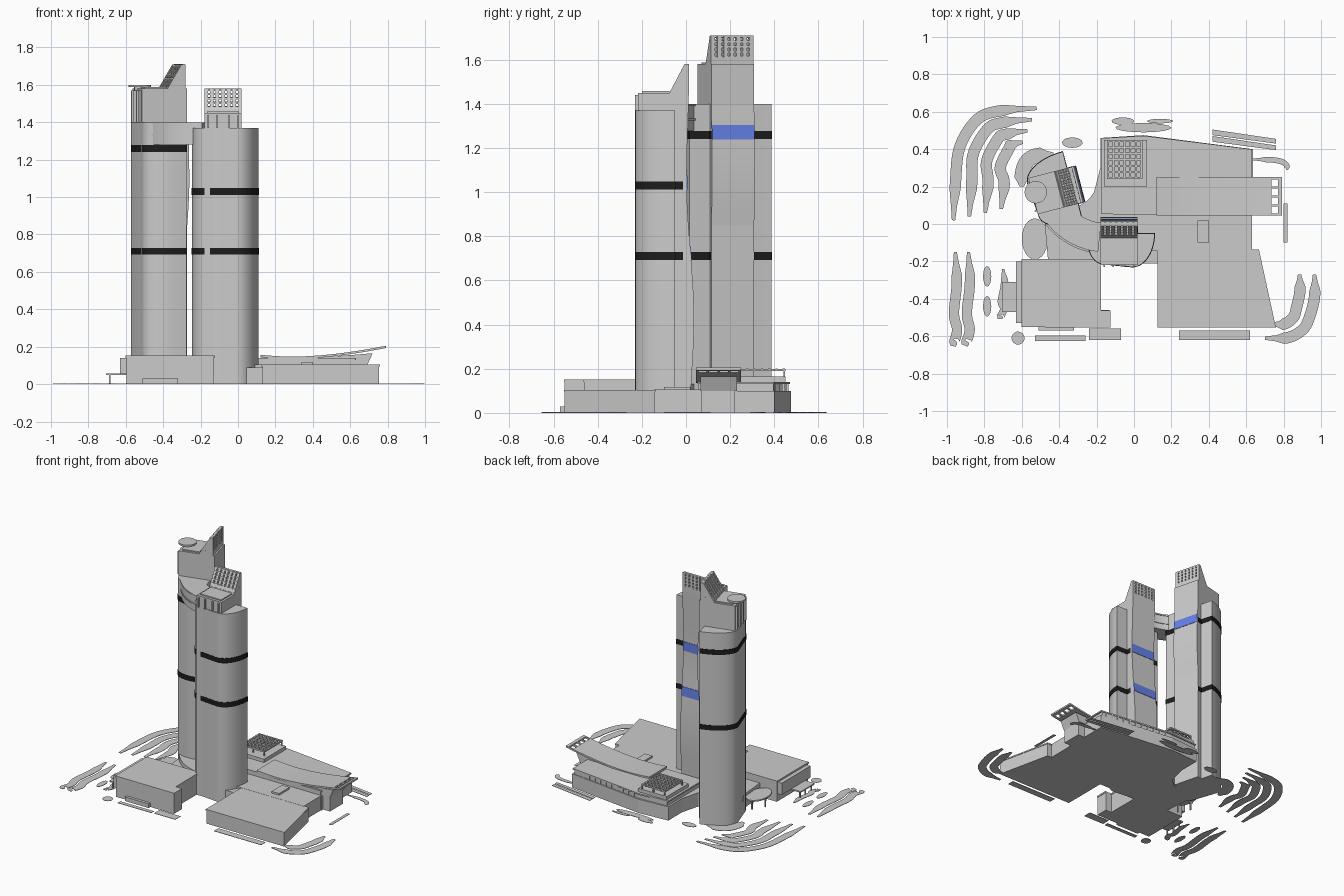
import bpy, bmesh, math
from mathutils import Matrix, Vector

if "Cube" in bpy.data.objects:
    bpy.data.objects.remove(bpy.data.objects["Cube"])

def mat(name, c):
    m = bpy.data.materials.new(name)
    m.diffuse_color = (*c, 1)
    m.use_nodes = True
    m.node_tree.nodes["Principled BSDF"].inputs["Base Color"].default_value = m.diffuse_color
    return m

BLACK, BLUE = mat("dark_band", (.012, .012, .012)), mat("blue_panel", (.13, .22, .8))
I = Matrix.Identity(4)
XZ, YZ = I.copy(), I.copy()
XZ[1], XZ[2] = I[2], I[1]                  # profile drawn in x,z
YZ[0], YZ[1], YZ[2] = I[2], I[0], I[1]     # profile drawn in y,z

def finish(name, bm, M=I, m=None, smooth=False):
    bm.transform(M)
    bmesh.ops.recalc_face_normals(bm, faces=bm.faces)
    me = bpy.data.meshes.new(name)
    bm.to_mesh(me)
    bm.free()
    ob = bpy.data.objects.new(name, me)
    bpy.context.collection.objects.link(ob)
    if m:
        me.materials.append(m)
    if smooth:
        bpy.ops.object.select_all(action='DESELECT')
        ob.select_set(True)
        bpy.context.view_layer.objects.active = ob
        bpy.ops.object.shade_smooth_by_angle(angle=math.radians(30))
    return ob

def add_prism(bm, pts, z0, z1):
    f = bm.faces.new([bm.verts.new((x, y, z0)) for x, y in pts])
    ext = bmesh.ops.extrude_face_region(bm, geom=[f])["geom"]
    bmesh.ops.translate(bm, vec=(0, 0, z1 - z0), verts=[v for v in ext if isinstance(v, bmesh.types.BMVert)])

def prism(name, pts, z0, z1, M=I, m=None, smooth=False):
    bm = bmesh.new()
    add_prism(bm, pts, z0, z1)
    return finish(name, bm, M, m, smooth)

def rect(x0, x1, y0, y1):
    return [(x0, y0), (x1, y0), (x1, y1), (x0, y1)]

def boxes(name, items, M=I, m=None):
    bm = bmesh.new()
    for x0, x1, y0, y1, z0, z1 in items:
        add_prism(bm, rect(x0, x1, y0, y1), z0, z1)
    return finish(name, bm, M, m)

def posts(name, spots, top):
    boxes(name, [(x - .004, x + .004, y - .004, y + .004, 0, top) for x, y in spots])

def arc(cx, cy, rx, ry, a0=0, a1=345, n=14):
    A = [math.radians(a0 + (a1 - a0) * i / n) for i in range(n + 1)]
    return [(cx + rx * math.cos(a), cy + ry * math.sin(a)) for a in A]

def grow(pts, d):
    P = [Vector(p) for p in pts]
    c = sum(P, Vector((0, 0))) / len(P)
    return [(p + d * (p - c).normalized())[:] for p in P]

def curve_at(keys, z):
    for (z0, v0), (z1, v1) in zip(keys, keys[1:]):
        if z <= z1:
            t = max(0, (z - z0) / (z1 - z0))
            return v0 + (v1 - v0) * t * t * (3 - 2 * t)
    return keys[-1][1]

def tower(tag, M, left, deep, wing_top, core_top, peak, bands, slope, keys):
    # rounded wings; local u = width, v = outward from the blade
    foot = (arc(left + .085, -.1, .085, deep - .115, 180, 270) + arc(.07, -.05, .12, deep - .05, 270, 360)
            + [(.1, -.05), (-.1, -.04), (left, -.04)])
    prism(tag + "_shaft", foot, 0, wing_top, M, smooth=True)
    prism(tag + "_core", rect(-.1, .1, .012 - deep, -.012), 0, core_top, M)
    prism(tag + "_roof_parapet", rect(-.085, .085, .03 - deep, -slope), core_top, core_top + .008, M)
    boxes(tag + "_core_mullions", [(u - .004, u + .004, -deep, .02 - deep, wing_top, core_top - .01)
                                   for u in (-.08, -.03, .03, .08)], M)
    for z in bands:
        prism(tag + "_band", grow(foot, .003), z - .018, z + .018, M, BLACK, True)
        prism(tag + "_core_band", rect(-.102, .102, -.1, -.014), z - .018, z + .018, M, BLACK)

    # blade with a gently waving outer face
    def slab(name, z0, z1, off, back, m=None, w=.1):
        zs = [z0 + (z1 - z0) * i / 24 for i in range(25)]
        prof = [(curve_at(keys, z) + off, z) for z in zs] + [(back, z1), (back, z0)]
        prism(name, prof, -w, w, M @ YZ, m, True)
    slab(tag + "_blade", 0, core_top, 0, -.06)
    for z in bands:
        slab(tag + "_blue_panel", z - .02, z + .045, .003, -.045, BLUE, .0985)
    # open crown: wedge fins tied by cross bars
    vo, h = curve_at(keys, core_top), peak - core_top
    bm = bmesh.new()
    for i in range(7):
        u = -.09 + .03 * i
        add_prism(bm, [(-slope, core_top), (vo, core_top), (vo, peak), (vo - .02, peak)], u - .0095, u + .0095)
    finish(tag + "_crown_fins", bm, M @ YZ)
    bars = []
    for i in range(6):
        t = (i + .4) / 5.6
        z, v = core_top + h * t, -slope + (vo - .02 + slope) * t
        bars += [(-.098, .098, vo - .012, vo - .002, z - .005, z + .005), (-.098, .098, v, v + .012, z - .007, z + .003)]
    boxes(tag + "_crown_bars", bars, M)
    prism(tag + "_crown_base", [(-slope, core_top), (vo, core_top), (vo, core_top + .03), (-slope * .8, core_top + .03)],
          -.1, .1, M @ YZ)

# towers: the rear one is a mirrored, turned sibling of the front one
MA = Matrix.Translation((-.08, 0, 0))
MB = Matrix.Translation((-.285, .215, 0)) @ Matrix.Rotation(math.radians(14.5), 4, 'Z') @ Matrix(
    (I[1], I[0], I[2], I[3]))
tower("front_tower", MA, -.165, .23, 1.37, 1.45, 1.58, (.71, 1.03), .075,
      [(0, .02), (.42, .037), (1.05, .003), (1.6, .015)])
tower("rear_tower", MB, -.195, .275, 1.4, 1.58, 1.71, (.71, 1.26), .12,
      [(0, -.02), (.45, -.036), (1.1, 0), (1.7, -.025)])
prism("helipad", arc(-.525, .17, .06, .06, n=23), 1.588, 1.6, smooth=True)
prism("helipad_stem", arc(-.525, .17, .03, .03), 1.57, 1.59)

# curved sky bridge
def ring(r0, r1, a0=212, a1=264):
    return arc(-.15, .25, r1, r1, a0, a1, 24) + arc(-.15, .25, r0, r0, a1, a0, 24)
prism("sky_bridge", ring(.25, .395), 1.28, 1.39, smooth=True)
for z in (1.325, 1.39):
    prism("sky_bridge_ledge", ring(.245, .4), z, z + .01, smooth=True)

# left podium
hall = [(-.597, -.55), (-.13, -.55), (-.13, -.46), (-.18, -.46), (-.18, -.19), (-.597, -.19)]
prism("left_hall", hall, 0, .14)
prism("left_hall_roof", grow(hall, .004), .14, .152)
boxes("left_hall_bay", [(-.63, -.59, -.53, -.2, .055, .14), (-.51, -.32, -.57, -.54, 0, .03)])
boxes("side_canopy", [(-.705, -.6, -.47, -.31, .048, .057)])
posts("side_canopy_posts", [(-.686, y) for y in (-.46, -.39, -.33)], .05)
prism("lobby", [(-.46, -.19), (-.13, -.19), (.05, -.1), (.05, .1), (-.18, .3)]
      + arc(-.37, .26, .18, .18, 330, 270, 6) + [(-.48, .03)], 0, .1)
prism("lobby_curved_roof", ring(.25, .41, 200, 268), .1, .13, smooth=True)
prism("oval_canopy", arc(-.53, -.08, .07, .11, n=23), .07, .08, smooth=True)
posts("oval_canopy_posts", arc(-.53, -.08, .05, .08, 0, 270, 3), .07)

# right podium
front = [(.13, -.55), (.755, -.55), (.665, -.14), (.13, -.14)]
prism("front_hall", front, 0, .095)
prism("front_hall_roof", grow(front, .004), .095, .104)
boxes("mid_hall", [(0, .63, -.145, .1, 0, .105), (-.12, .13, -.21, -.1, 0, .09), (.34, .4, -.1, .02, .105, .118)])
north = [(-.18, .05), (.635, .05), (.635, .4), (.05, .475), (-.18, .46)]
prism("north_hall_lower", north, 0, .1)
prism("north_hall_upper", grow(north, -.015), .1, .13)
prism("north_hall_roof", grow(north, -.004), .13, .14)
boxes("north_hall_tall_part", [(-.16, .07, .2, .45, .13, .165)])
boxes("north_wall_piers", [(x - .006, x + .006, y - .04, y, .1, .135)
                           for x, y in [(.05 + .049 * i, .47 - .006 * i) for i in range(1, 12)]])
boxes("roof_pergola", [(-.145 + .03 * i, -.135 + .03 * i, .24, .45, .19, .2) for i in range(7)]
      + [(-.145, .045, .24 + .033 * j, .25 + .033 * j, .192, .202) for j in range(7)])
posts("roof_pergola_posts", [(x, y) for x in (-.14, -.05, .04) for y in (.245, .445)], .195)

# sweeping upturned roof with a slotted tip
def sweep(x0, x1, n=14):
    xs = [x0 + (x1 - x0) * i / n for i in range(n + 1)]
    top = [(x, .147 + .058 * max(0, (x - .3) / .49) ** 1.7 + .3 * max(0, .3 - x) ** 2) for x in xs]
    return top + [(x, z - .012) for x, z in reversed(top)]
prism("swept_roof", sweep(.12, .735), .045, .25, XZ, smooth=True)
prism("swept_roof_tip", sweep(.77, .79, 2), .045, .25, XZ)
bm = bmesh.new()
for i in range(5):
    add_prism(bm, sweep(.735, .77, 2), .045 + .0485 * i, .056 + .0485 * i)
finish("swept_roof_slot_ribs", bm, XZ)
prism("swept_roof_body", [(.12, .1), (.69, .1), (.72, .165), (.6, .155), (.35, .138), (.12, .143)], .065, .23, XZ)
boxes("swept_roof_pier", [(.6, .69, .07, .22, 0, .11)])

# ground planters: wavy strips that leave upright and bend to level
def strip(bm, x0, y0, x1, y1, w, wave=0):
    P = []
    for i in range(31):
        a = math.pi / 2 * i / 30
        s = math.sin(8 * a) * wave
        P.append(Vector((x1 + (x0 - x1) * abs(math.cos(a)) ** .5 + s, y0 + (y1 - y0) * math.sin(a) ** .7 + s)))
    L, R = [], []
    for i, p in enumerate(P):
        d = (P[min(i + 1, 30)] - P[max(i - 1, 0)]).normalized()
        o = Vector((-d.y, d.x)) * w / 2 * min(1, .3 + min(i, 30 - i) / 4)
        L.append((p + o)[:])
        R.append((p - o)[:])
    add_prism(bm, L + R[::-1], 0, .003)

bm = bmesh.new()
for k in range(4):
    strip(bm, -.965 + .085 * k, .02 + .02 * k, -.52 - .025 * k, .618 - .06 * k, .06, .006 + .003 * k)
for k in range(2):
    strip(bm, -.955 + .07 * k, -.15, -.95 + .06 * k, -.63, .055, .008)
    strip(bm, .965 - .08 * k, -.27, .7 + .04 * k, -.61 + .075 * k, .06, .004)
strip(bm, -.6, .2, -.43, .37, .08)
strip(bm, -.7, -.24, -.71, -.49, .04, .008)
strip(bm, .82, .29, .63, .345, .03)
for x, y, rx, ry in [(-.785, -.28, .022, .055), (-.785, -.44, .022, .055), (-.33, .435, .055, .028),
                     (-.62, -.61, .035, .035), (.05, .515, .15, .025), (-.06, .55, .06, .02), (.14, .55, .07, .012)]:
    add_prism(bm, arc(x, y, rx, ry), 0, .003)
for y in (.44, .475):
    add_prism(bm, [(.42, y), (.76, y - .045), (.76, y - .02), (.42, y + .03)], 0, .003)
for r in [(.24, .62, -.62, -.57), (-.24, -.07, -.62, -.56), (-.53, -.26, -.625, -.595), (.8, .822, -.1, .11)]:
    add_prism(bm, rect(*r), 0, .003)
finish("ground_planters", bm)
